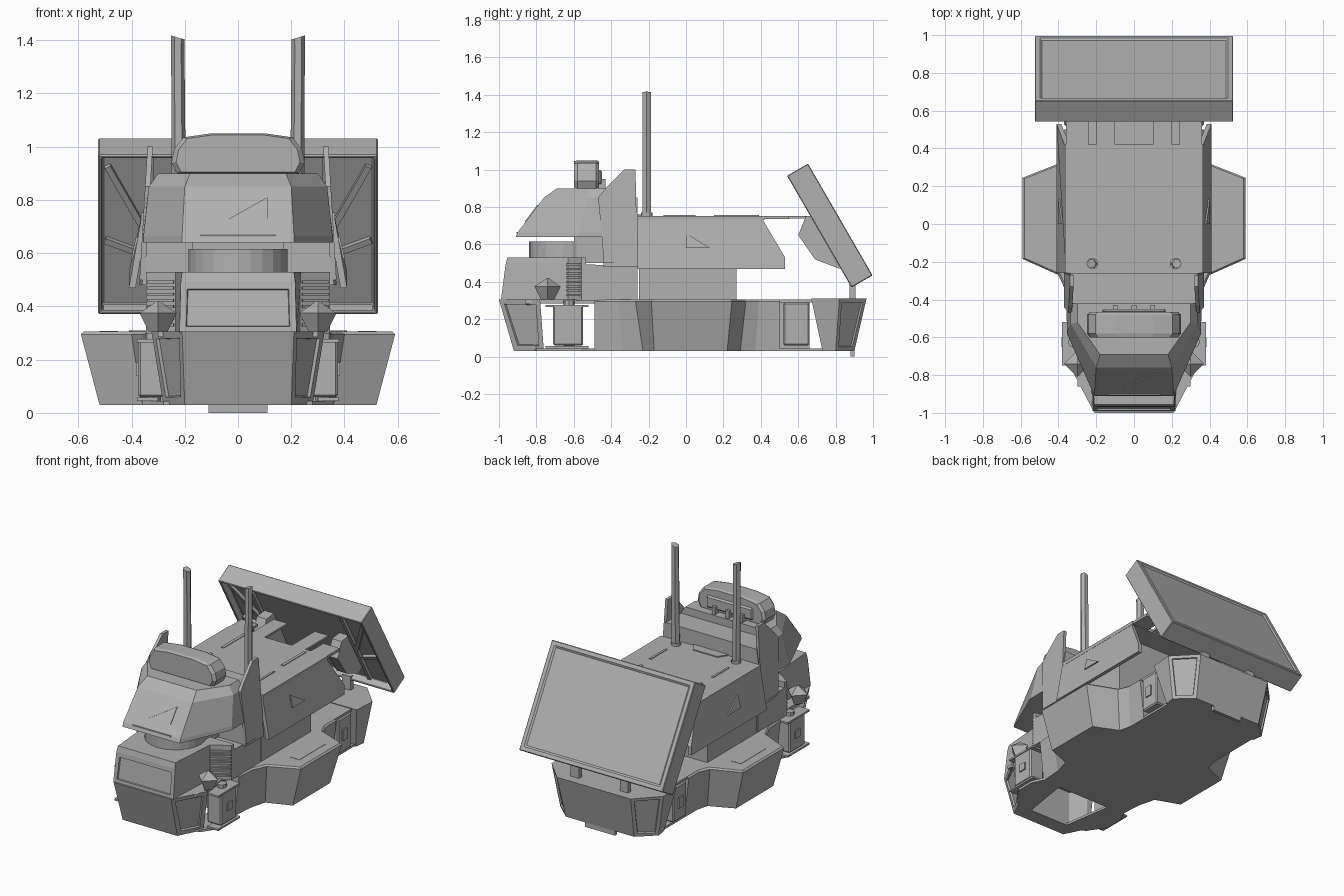
import bpy, bmesh, math
from mathutils import Matrix, Vector

old = bpy.data.objects.get("Cube")
if old:
    bpy.data.objects.remove(old)

grey = bpy.data.materials.new("plain_grey")
grey.use_nodes = True
COLOR = (0.44, 0.44, 0.44, 1)
grey.diffuse_color = COLOR
grey.node_tree.nodes["Principled BSDF"].inputs["Base Color"].default_value = COLOR


def finish(name, bm, bevel=0.0):
    bmesh.ops.recalc_face_normals(bm, faces=bm.faces)
    mesh = bpy.data.meshes.new(name)
    bm.to_mesh(mesh)
    bm.free()
    mesh.materials.append(grey)
    obj = bpy.data.objects.new(name, mesh)
    bpy.context.collection.objects.link(obj)
    if bevel:
        mod = obj.modifiers.new("edge_bevel", "BEVEL")
        mod.width, mod.segments = bevel, 1
    return obj


def skin(name, rings, bevel=0.0, panels=()):
    """Bridge closed rings of 3D points, cap both ends, optionally recess chosen faces."""
    bm = bmesh.new()
    loops = [[bm.verts.new(p) for p in ring] for ring in rings]
    n = len(loops[0])
    for a, b in zip(loops, loops[1:]):
        for i in range(n):
            j = (i + 1) % n
            bm.faces.new((a[i], a[j], b[j], b[i]))
    bm.faces.new(loops[0])
    bm.faces.new(loops[-1])
    bmesh.ops.recalc_face_normals(bm, faces=bm.faces)
    for rule, margin, depth in panels:
        for face in [f for f in bm.faces if rule(f.normal, f.calc_center_median())]:
            bmesh.ops.inset_region(bm, faces=[face], thickness=margin, depth=0)
            bmesh.ops.inset_region(bm, faces=[face], thickness=0.004, depth=-depth)
    return finish(name, bm, bevel)


def plan(half, z):
    """Mirror a right-hand plan outline into a closed ring at height z."""
    return [(x, y, z) for x, y in half] + [(-x, y, z) for x, y in reversed(half)]


def prism(name, profile, x0, x1, bevel=0.0):
    """Extrude a side profile across x."""
    return skin(name, [[(x, y, z) for y, z in profile] for x in (x0, x1)], bevel)


def box(name, x0, x1, y0, y1, z0, z1, bevel=0.0):
    return prism(name, [(y0, z0), (y1, z0), (y1, z1), (y0, z1)], x0, x1, bevel)


def lathe(name, x, y, z, r1, r2, h, sides):
    bm = bmesh.new()
    bmesh.ops.create_cone(bm, cap_ends=True, segments=sides, radius1=r1, radius2=r2, depth=h,
                          matrix=Matrix.Translation((x, y, z + h / 2)))
    return finish(name, bm)


SIDES = (("left", 1), ("right", -1))

# Lower hull: swelling middle, nose and tail with recessed corner panels
skin("hull_middle", [
    plan([(.32, -.49), (.33, -.34), (.36, -.23), (.52, -.17), (.52, .22), (.36, .29), (.34, .37), (.34, .5)], .03),
    plan([(.35, -.49), (.36, -.36), (.40, -.27), (.59, -.185), (.59, .245), (.40, .32), (.37, .39), (.37, .5)], .295),
    plan([(.34, -.49), (.35, -.36), (.39, -.265), (.58, -.18), (.58, .24), (.39, .315), (.36, .385), (.36, .5)], .305)])
corner = lambda n, c: .3 < abs(n.x) < .97 and abs(n.y) > .2 and abs(n.z) < .6
skin("hull_nose", [
    plan([(.20, -.92), (.28, -.76), (.25, -.76), (.16, -.82)], .03),
    plan([(.21, -1), (.325, -.78), (.28, -.78), (.18, -.84)], .305)],
    panels=[(lambda n, c: corner(n, c) and n.y < 0, .04, .012)])
skin("hull_tail", [
    plan([(.25, .90), (.36, .80), (.35, .73)], .03),
    plan([(.27, .965), (.41, .82), (.40, .67)], .31)],
    panels=[(corner, .03, .01)])
box("tail_core", -.29, .29, .5, .66, .03, .3)
box("tail_floor", -.34, .34, .48, .75, .03, .045)
box("tail_deck", -.36, .36, .45, .75, .29, .305)
box("nose_deck", -.3, .3, -.86, -.45, .285, .305)
box("keel_tab", -.11, .11, .88, .9, 0, .04)
for side, s in SIDES:
    # Wheel housings, their floor strips and mounting pins
    skin(side + "_floor_strip", [
        [(s * x, y, z) for x, y in [(.14, -.84), (.28, -.8), (.36, -.68), (.36, -.56), (.31, -.45), (.2, -.45)]]
        for z in (.03, .045)])
    box(side + "_front_wheel_box", s * .27, s * .375, -.71, -.55, .06, .275, .008)
    lathe(side + "_front_wheel_pin", s * .32, -.625, .04, .03, .03, .26, 8)
    for z in (.045, .265):
        box(side + "_wheel_clamp", s * .3, s * .38, -.75, -.52, z, z + .012)
    box(side + "_front_wheel_cap", s * .37, s * .383, -.65, -.6, .14, .19)
    box(side + "_rear_wheel_box", s * .28, s * .37, .52, .66, .06, .29, .008)
    box(side + "_rear_wheel_cap", s * .36, s * .378, .56, .61, .14, .21)
    # Raised deck hatch on the hull bulge
    box(side + "_deck_hatch", s * .45, s * .52, -.1, .17, .3, .307)

# Lower cab with louvred shoulders
skin("lower_cab", [
    plan([(.22, -.99), (.235, -.63), (.345, -.56), (.345, -.26)], .30),
    plan([(.215, -.965), (.235, -.63), (.345, -.56), (.345, -.26)], .49),
    plan([(.215, -.965), (.235, -.63), (.345, -.56), (.345, -.535)], .492),
    plan([(.21, -.955), (.235, -.63), (.345, -.56), (.345, -.535)], .53)],
    panels=[(lambda n, c: n.y < -.95 and c.z < .45, .035, .01)])
for side, s in SIDES:
    for i in range(8):
        z = .325 + i * .023
        skin(side + "_louvre", [[(s * x, y, h) for x, y in
             [(.242, -.638), (.342, -.572), (.34, -.55), (.24, -.61)]] for h in (z, z + .011)])
    lathe(side + "_lamp_base", s * .3, -.74, .305, .035, .07, .07, 4)
    lathe(side + "_lamp_peak", s * .3, -.74, .375, .07, .005, .045, 4)

# Neck and upper cab
lathe("cab_neck", 0, -.655, .52, .185, .185, .095, 24)
box("neck_core", -.17, .17, -.6, -.4, .5, .68)
skin("cab_rear_block", [
    plan([(.36, -.44), (.37, -.26)], .48), plan([(.355, -.44), (.36, -.26)], .65)])
skin("upper_cab", [
    plan([(.21, -.91), (.355, -.58), (.36, -.26)], .64),
    plan([(.21, -.90), (.355, -.57), (.36, -.26)], .665),
    plan([(.20, -.76), (.335, -.53), (.335, -.26)], .85)])
skin("cab_roof", [
    plan([(.20, -.76), (.335, -.53), (.335, -.42)], .85),
    plan([(.18, -.69), (.30, -.52), (.30, -.42)], .9)])
skin("windscreen_mark", [[(x, y + d, z) for x, y, z in
     [(-.05, -.859, .72), (.11, -.859, .72), (.11, -.791, .81)]] for d in (-.005, .004)])
box("windscreen_sill", -.14, .14, -.905, -.895, .66, .668)
for side, s in SIDES:
    skin(side + "_cab_fin", [[(s * (a + .06 * (1 - z)), y, z) for y, z in
         [(-.45, .65), (-.47, .85), (-.43, .9), (-.33, 1), (-.27, 1), (-.26, .5), (-.44, .5)]]
        for a in (.32, .34)])

# Roof lamp pod: chamfered front outline run back through its depth
pod = [(.23, .9), (.25, .94), (.24, .99), (.205, 1.035), (.1, 1.05)]
skin("roof_pod", [[(x * k, y, .97 + (z - .97) * k) for x, z in pod] +
     [(-x * k, y, .97 + (z - .97) * k) for x, z in reversed(pod)]
     for y, k in ((-.6, .93), (-.58, 1), (-.48, 1), (-.465, .93))])
box("pod_backplate", -.17, .17, -.47, -.45, .92, 1.0, .01)
for x in (-.1, 0, .1):
    box("pod_bracket", x - .012, x + .012, -.47, -.43, .89, .95)

# Main body: open-ended shell of slanted sides, roof and inner box
for side, s in SIDES:
    skin(side + "_body_side", [[(s * (a - .05 * max(0, z - .53) / .22), y, z) for y, z in
         [(-.26, .47), (.53, .47), (.53, .53), (.40, .75), (-.26, .75)]] for a in (.41, .385)])
    # Triangular mark resting on the slanted side
    skin(side + "_side_mark", [[(s * (a - .05 * (z - .53) / .22), y, z) for y, z in
         [(.0, .58), (.13, .58), (.0, .66)]] for a in (.405, .413)])
    # Roof slots and tail tabs
    box(side + "_roof_slot", s * .21, s * .23, .15, .39, .75, .757)
    box(side + "_roof_rail", s * .22, s * .235, -.12, .05, .75, .757)
    box(side + "_tail_tab", s * .24, s * .36, .4, .55, .735, .753)
    box(side + "_hinge_arm", s * .1, s * .2, .4, .66, .74, .753)
    # Exhaust stacks with slanted tips
    lathe(side + "_stack_foot", s * .22, -.21, .74, .03, .03, .03, 12)
    skin(side + "_stack", [
        [(s * (.222 + lean + r * math.cos(a)), -.21 + r * math.sin(a), z + lift * math.cos(a))
         for a in [i * math.tau / 6 for i in range(6)]]
        for z, r, lean, lift in ((.75, .027, 0, 0), (1.35, .025, .004, 0), (1.41, .026, .004, .008))])
box("body_roof", -.365, .365, -.26, .42, .73, .753)
box("body_core", -.345, .345, -.25, .27, .3, .74)
skin("roof_step", [plan([(.13, -.26), (.09, -.2)], .75), plan([(.13, -.26), (.09, -.2)], .76)])

# Tilted rear panel: recessed tray with ribs, and a shallow inset on its back
TILT = Matrix.Translation((0, .885, .37)) @ Matrix.Rotation(math.radians(30), 4, 'X')
tray = skin("rear_panel", [[(x, y, z) for x, z in
            [(-.525, 0), (.525, 0), (.525, .69), (-.525, .69)]] for y in (0, .13)], .006,
            panels=[(lambda n, c: n.y < -.9, .02, .05), (lambda n, c: n.y > .9 and c.y > .12, .045, .008)])
tray.matrix_world = TILT
for side, s in SIDES:
    ribs = [((.33, .02), (.33, .66)), ((.33, .3), (.49, .62)), ((.36, .24), (.5, .3))]
    for a, b in ribs:
        a, b = Vector(a), Vector(b)
        w = (b - a).orthogonal().normalized() * .012
        rib = skin(side + "_panel_rib", [[(s * p.x, y, p.y) for p in (a - w, a + w, b + w, b - w)]
                                         for y in (.03, .06)])
        rib.matrix_world = TILT
    # Support brackets and feet joining the panel to body and hull
    prism(side + "_panel_bracket", [(.64, .75), (.60, .65), (.69, .52), (.82, .47), (.86, .5), (.72, .76)],
          s * .24, s * .31)
    box(side + "_panel_foot", s * .15, s * .21, .875, .905, .29, .4)
